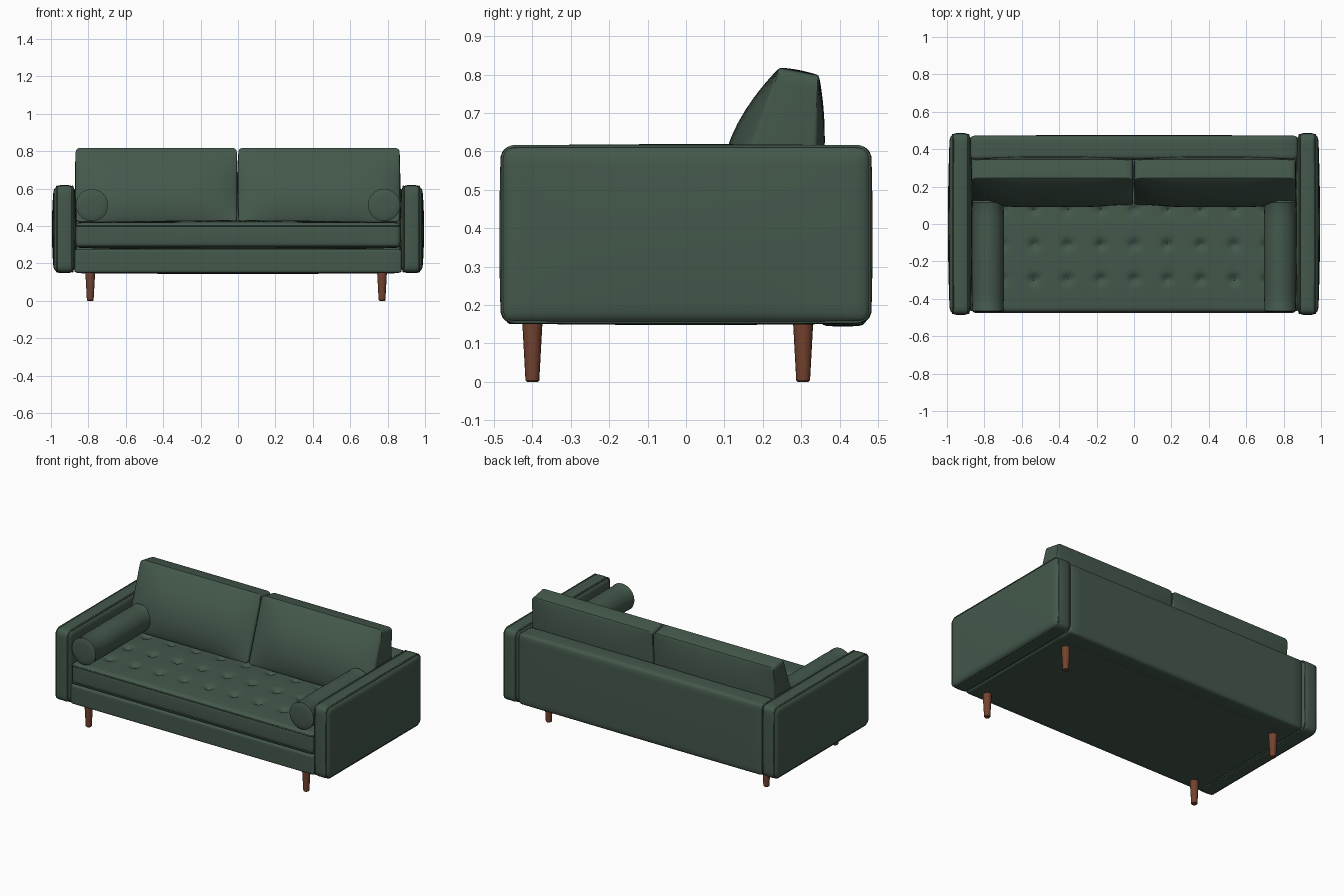
import bpy, bmesh, math
from mathutils import Vector

if "Cube" in bpy.data.objects:
    bpy.data.objects.remove(bpy.data.objects["Cube"])


def material(name, rgb):
    m = bpy.data.materials.new(name)
    m.use_nodes = True
    m.diffuse_color = (*rgb, 1)
    m.node_tree.nodes["Principled BSDF"].inputs["Base Color"].default_value = (*rgb, 1)
    return m


GREEN = material("green fabric", (0.058, 0.098, 0.071))
WOOD = material("walnut wood", (0.17, 0.055, 0.028))


def finish(name, bm, mat):
    bmesh.ops.recalc_face_normals(bm, faces=bm.faces)
    me = bpy.data.meshes.new(name)
    bm.to_mesh(me)
    bm.free()
    ob = bpy.data.objects.new(name, me)
    bpy.context.collection.objects.link(ob)
    me.materials.append(mat)
    bpy.ops.object.select_all(action="DESELECT")
    ob.select_set(True)
    bpy.context.view_layer.objects.active = ob
    bpy.ops.object.shade_smooth_by_angle(angle=math.radians(40))
    return ob


def soft_box(name, lo, hi, radius, bulge=(0, 0, 0), cuts=(14, 14, 14), even=False, shape=None):
    """Rounded box whose faces swell by the bulge on each axis."""
    lo, hi = Vector(lo), Vector(hi)
    mid, half = (lo + hi) / 2, (hi - lo) / 2
    bm = bmesh.new()
    bmesh.ops.create_cube(bm, size=2)
    for axis in range(3):
        along = [e for e in bm.edges
                 if abs(e.verts[0].co[axis] - e.verts[1].co[axis]) > 1.5]
        bmesh.ops.subdivide_edges(bm, edges=along, cuts=cuts[axis], use_grid_fill=True)
    for v in bm.verts:
        t = v.co.copy()
        if not even:
            t = Vector([math.sin(c * math.pi / 2) for c in t])
        p = Vector([t[i] * half[i] for i in range(3)])
        core = Vector([max(radius - half[i], min(half[i] - radius, p[i])) for i in range(3)])
        out = p - core
        if out.length > 1e-6:
            p = core + out.normalized() * min(radius, max(abs(c) for c in out))
        for i in range(3):
            a, b = t[i - 1], t[i - 2]
            p[i] += bulge[i] * t[i] * (1 - a * a) * (1 - b * b)
        p += mid
        v.co = shape(p) if shape else p
    return finish(name, bm, GREEN)


def piping(name, axis, level, lo, hi, corner, radius=0.005):
    """Closed fabric cord around a rounded rectangle square to one axis."""
    pts = []
    for k, (sx, sy) in enumerate(((1, 1), (-1, 1), (-1, -1), (1, -1))):
        cx = (hi[0] if sx > 0 else lo[0]) - sx * corner
        cy = (hi[1] if sy > 0 else lo[1]) - sy * corner
        for j in range(6):
            a = math.pi / 2 * (k + j / 5)
            p = [cx + corner * math.cos(a), cy + corner * math.sin(a)]
            p.insert(axis, level)
            pts.append(p)
    cu = bpy.data.curves.new(name, "CURVE")
    cu.dimensions = "3D"
    cu.bevel_depth = radius
    cu.bevel_resolution = 1
    sp = cu.splines.new("POLY")
    sp.points.add(len(pts) - 1)
    for q, p in zip(sp.points, pts):
        q.co = (*p, 1)
    sp.use_cyclic_u = True
    cu.materials.append(GREEN)
    ob = bpy.data.objects.new(name, cu)
    bpy.context.collection.objects.link(ob)


def lathe(name, profile, origin, direction, mat, sides=24):
    """Turned part from (radius, distance) pairs along a direction."""
    turn = Vector((0, 0, 1)).rotation_difference(Vector(direction))
    bm = bmesh.new()
    rings = [[bm.verts.new(Vector(origin) + turn @ Vector(
        (r * math.cos(2 * math.pi * k / sides), r * math.sin(2 * math.pi * k / sides), d)))
        for k in range(sides)] for r, d in profile]
    for a, b in zip(rings, rings[1:]):
        for k in range(sides):
            n = (k + 1) % sides
            bm.faces.new((a[k], a[n], b[n], b[k]))
    bm.faces.new(rings[0])
    bm.faces.new(rings[-1])
    return finish(name, bm, mat)


# Frame: base rail and back panel
soft_box("base", (-0.875, -0.468, 0.15), (0.875, 0.42, 0.277), 0.012)
soft_box("back_panel", (-0.875, 0.345, 0.148), (0.875, 0.472, 0.608), 0.02, (0, 0.004, 0.004))

# Tufted seat cushion
TUFTS = [(0.178 * i, y) for i in range(-4, 5) for y in (-0.295, -0.11, 0.08)]


def tuft(p):
    if p.z > 0.38:
        for x, y in TUFTS:
            dx, dy = abs(p.x - x), abs(p.y - y)
            if dx < 0.09 and dy < 0.09:
                d = math.hypot(dx, dy)
                p.z -= 0.022 * math.exp(-(d / 0.022) ** 2) + 0.006 * math.exp(-d / 0.03)
    return p


soft_box("seat_cushion", (-0.868, -0.472, 0.284), (0.868, 0.25, 0.418), 0.022,
         (0, 0.004, 0.014), (110, 54, 8), True, tuft)
piping("seat_top_piping", 2, 0.402, (-0.866, -0.471), (0.866, 0.245), 0.02, 0.004)
piping("seat_bottom_piping", 2, 0.292, (-0.866, -0.471), (0.866, 0.245), 0.02, 0.004)
for x, y in TUFTS:
    lathe("seat_button", [(0.009, 0), (0.009, 0.003), (0.004, 0.006)],
          (x, y, 0.398), (0, 0, 1), GREEN, 8)


# Leaning back cushions, thinner at the top and swollen in front
def lean(p):
    w = (p.z - 0.42) / 0.395
    s = p.y
    front = 0.10 + 0.14 * w
    back = 0.335 + 0.012 * w
    p.y = front + (back - front) * s
    p.z -= 0.02 * s * max(w, 0)
    return p


for side, x0, x1 in (("right", -0.868, -0.006), ("left", 0.002, 0.864)):
    mid = (x0 + x1) / 2

    def puff(p):
        u = (p.x - mid) / 0.431
        w = (p.z - 0.42) / 0.395
        s = p.y
        p = lean(p)
        swell = max(0, 1 - u ** 4) * max(0, 1 - (2 * w - 1) ** 2)
        p.y += swell * (0.02 * s - 0.06 * (1 - s))
        return p

    # thickness axis runs 0..1 here and is fitted to the leaning faces
    soft_box(side + "_back_cushion", (x0, 0, 0.42), (x1, 1, 0.818), 0.022,
             (0.004, 0, 0.004), (20, 16, 16), False, puff)

# Mirrored arms, bolsters and legs
for side, s in (("right", -1), ("left", 1)):
    xs = sorted((s * 0.872, s * 0.985))
    soft_box(side + "_arm", (xs[0], -0.482, 0.152), (xs[1], 0.482, 0.615), 0.032,
             (0.01, 0.004, 0.004), (10, 22, 18))
    for label, x in (("outer", 0.968), ("inner", 0.885)):
        piping(f"{side}_arm_{label}_piping", 0, s * x, (-0.478, 0.156), (0.478, 0.613), 0.035)

    # Bolster with rounded piped ends
    r = 0.086
    lathe(side + "_bolster",
          [(r * 0.6, -0.003), (r * 0.9, 0), (r, 0.004), (r, 0.012), (r * 0.97, 0.018),
           (r * 1.0, 0.1), (r * 1.0, 0.5), (r * 0.97, 0.578), (r, 0.584), (r * 0.9, 0.594)],
          (s * 0.781, -0.468, 0.512), (0, 1, 0), GREEN, 32)

    for place, y in (("front", -0.4), ("back", 0.305)):
        lathe(f"{side}_{place}_leg",
              [(0.014, 0), (0.018, 0.004), (0.026, 0.15), (0.026, 0.16)],
              (s * 0.78 - 0.01, y, 0), (0, 0, 1), WOOD, 16)
